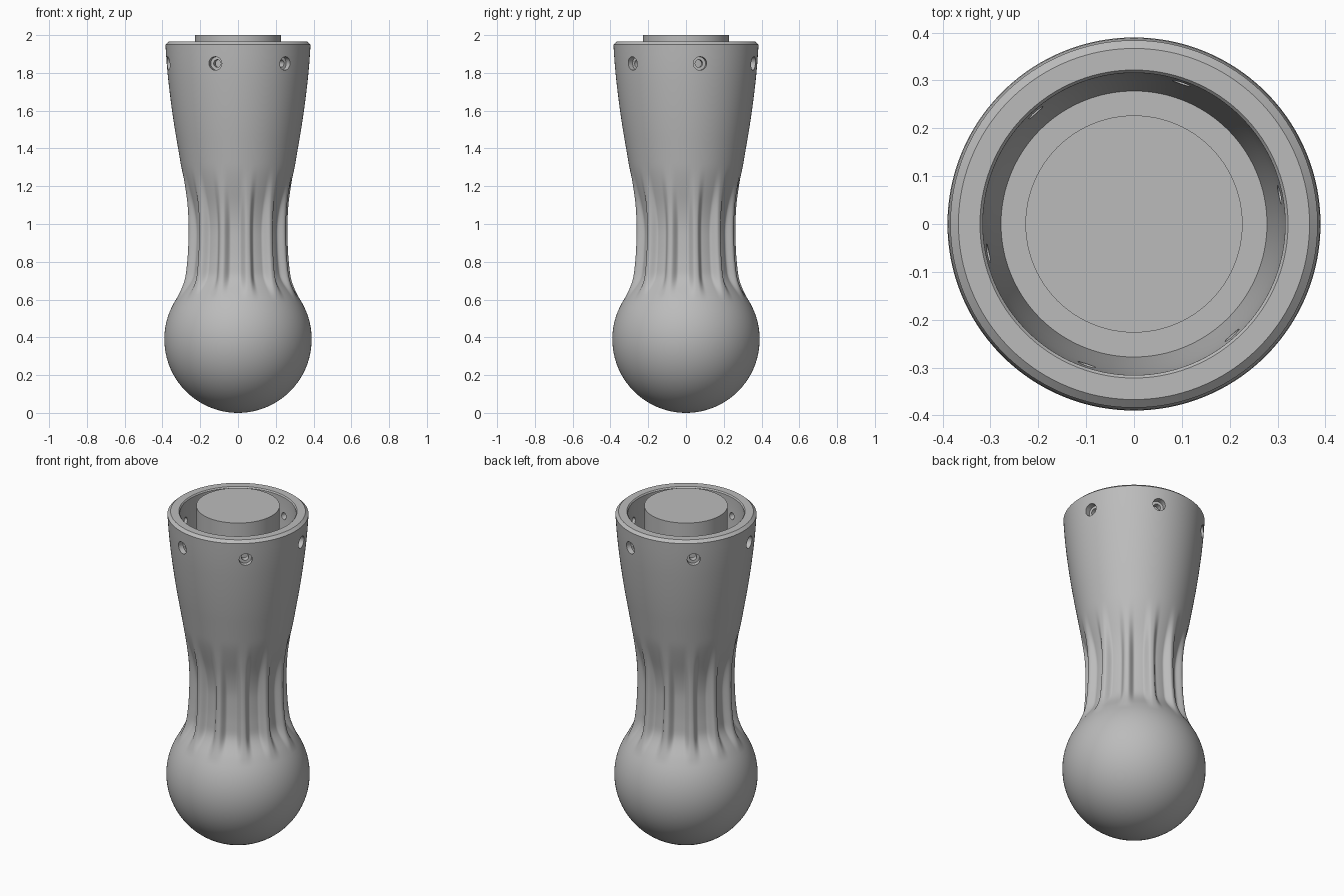
import bpy, bmesh, math
from mathutils import Matrix, Vector

if "Cube" in bpy.data.objects:
    bpy.data.objects.remove(bpy.data.objects["Cube"], do_unlink=True)

GREY = (0.5, 0.5, 0.5, 1)
RIDGE_ANGLE = math.radians(11.4)   # first ridge and first screw hole
FLUTES, HOLES = 12, 6
HOLE_Z = 1.85

grey = bpy.data.materials.new("plain grey")
grey.use_nodes = True
grey.diffuse_color = GREY
grey.node_tree.nodes["Principled BSDF"].inputs["Base Color"].default_value = GREY


def smoothstep(a, b, x):
    t = min(max((x - a) / (b - a), 0), 1)
    return t * t * (3 - 2 * t)


def lathe(bm, profile, segments, matrix=Matrix(), inset=None):
    """Spin (radius, z) pairs about z; radius 0 makes a pole."""
    rings = []
    for r, z in profile:
        if r == 0:
            rings.append([bm.verts.new(matrix @ Vector((0, 0, z)))] * segments)
            continue
        ring = []
        for i in range(segments):
            a = math.tau * i / segments
            rr = r - (inset(a, z) if inset else 0)
            ring.append(bm.verts.new(matrix @ Vector((rr * math.cos(a), rr * math.sin(a), z))))
        rings.append(ring)
    for low, high in zip(rings, rings[1:]):
        for i in range(segments):
            j = (i + 1) % segments
            bm.faces.new(dict.fromkeys((low[i], low[j], high[j], high[i])))


def finish(bm, name):
    bmesh.ops.recalc_face_normals(bm, faces=bm.faces)
    mesh = bpy.data.meshes.new(name)
    bm.to_mesh(mesh)
    bm.free()
    obj = bpy.data.objects.new(name, mesh)
    bpy.context.collection.objects.link(obj)
    mesh.materials.append(grey)
    return obj


def make_active(obj):
    bpy.ops.object.select_all(action='DESELECT')
    obj.select_set(True)
    bpy.context.view_layer.objects.active = obj


def flute(angle, z):
    """Depth of the grooves between the narrow ridges of the neck."""
    step = 360 / FLUTES
    off = abs((math.degrees(angle) + step / 2) % step - step / 2)
    fade = smoothstep(0.59, 0.74, z) * (1 - smoothstep(0.95, 1.32, z))
    return 0.034 * fade * smoothstep(1.5, 9, off)


# Ball end
BALL = 0.39
profile = [(0, 0)]
for i in range(1, 30):
    a = math.radians(-90 + 120 * i / 29)
    profile.append((BALL * math.cos(a), BALL + BALL * math.sin(a)))

# Neck and flared body: radii at even heights, joined by a smooth curve
radii = [0.374, 0.329, 0.288, 0.273, 0.267, 0.266, 0.271, 0.284, 0.300,
         0.317, 0.334, 0.349, 0.362, 0.373, 0.381, 0.386]
for k in range(1, len(radii) - 2):
    p0, p1, p2, p3 = radii[k - 1:k + 3]
    for s in range(5):
        t = s / 5
        r = 0.5 * (2 * p1 + (p2 - p0) * t + (2 * p0 - 5 * p1 + 4 * p2 - p3) * t * t
                   + (3 * p1 - p0 - 3 * p2 + p3) * t ** 3)
        profile.append((r, 0.5 + 0.1 * (k + t)))

# Chamfered rim, hollow cup and its floor
profile += [(0.381, 1.9), (0.384, 1.95), (0.367, 1.965), (0.322, 1.965), (0.316, 1.958),
            (0.315, 1.9), (0.306, 1.8), (0.294, 1.7), (0.278, 1.58), (0, 1.58)]
bm = bmesh.new()
lathe(bm, profile, 288, Matrix.Rotation(RIDGE_ANGLE, 4, 'Z'), flute)
body = finish(bm, "handle_body")

# Stepped screw holes through the cup wall
bm = bmesh.new()
step_profile = [(0, 0.26), (0.02, 0.26), (0.02, 0.345), (0.036, 0.345), (0.036, 0.45), (0, 0.45)]
for k in range(HOLES):
    turn = Matrix.Rotation(RIDGE_ANGLE + math.tau * k / HOLES, 4, 'Z')
    lathe(bm, step_profile, 24,
          Matrix.Translation((0, 0, HOLE_Z)) @ turn @ Matrix.Rotation(math.pi / 2, 4, 'Y'))
cutter = finish(bm, "hole_cutter")
cutter.hide_render = True
cut = body.modifiers.new("screw_holes", 'BOOLEAN')
cut.operation, cut.solver, cut.object = 'DIFFERENCE', 'EXACT', cutter
make_active(body)
bpy.ops.object.modifier_apply(modifier=cut.name)
bpy.data.objects.remove(cutter, do_unlink=True)

# Core plug standing in the cup
bm = bmesh.new()
lathe(bm, [(0, 1.57), (0.227, 1.57), (0.227, 2), (0, 2)], 96)
core = finish(bm, "core_plug")

for obj in (body, core):
    make_active(obj)
    bpy.ops.object.shade_smooth_by_angle(angle=math.radians(35))
